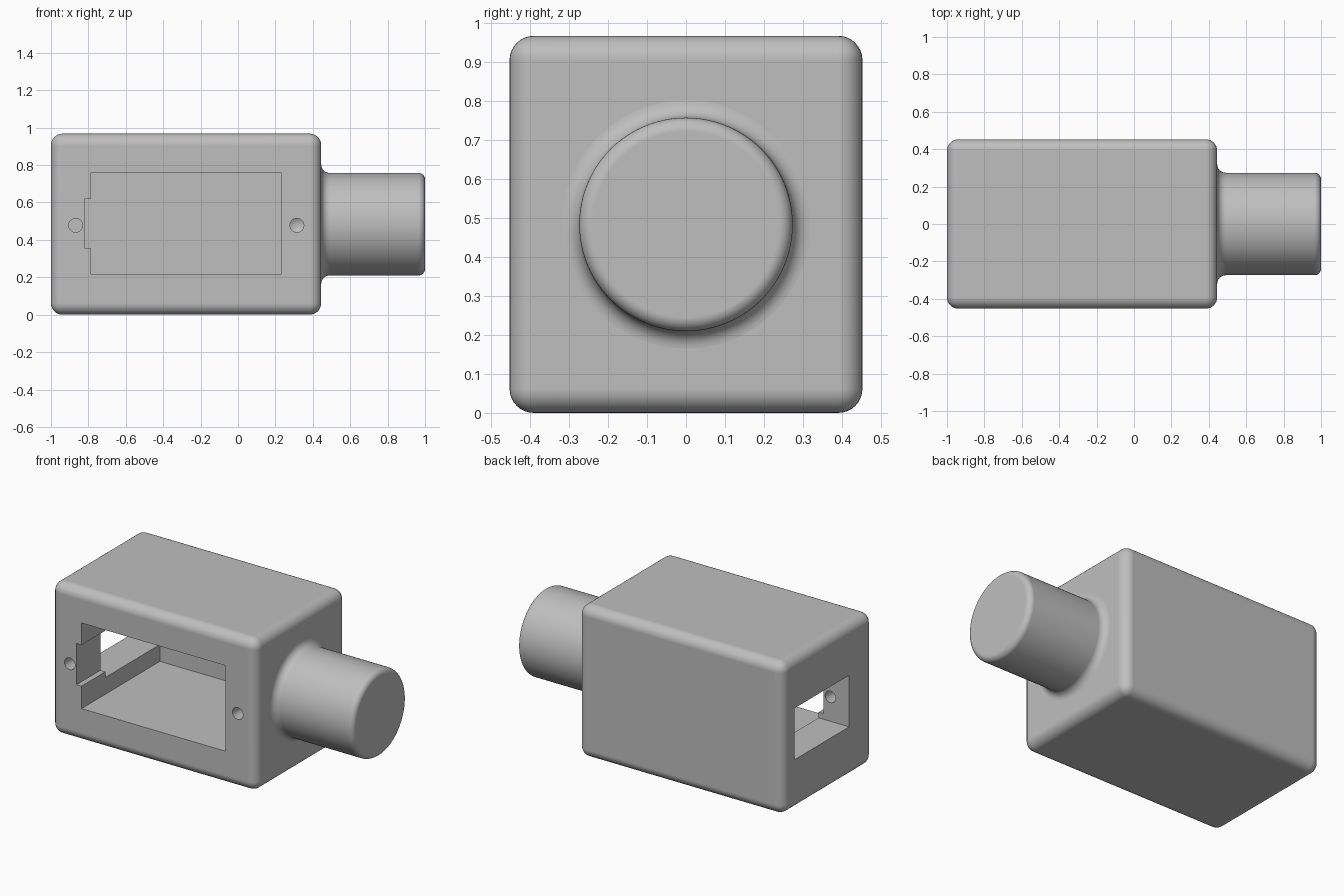
import bpy, bmesh, math
from mathutils import Matrix

if "Cube" in bpy.data.objects:
    bpy.data.objects.remove(bpy.data.objects["Cube"], do_unlink=True)

MID_Z = 0.484      # height of the centre line
FRONT, END = -0.453, 0.445
SCREW_R = 0.037

grey = bpy.data.materials.new("plain_grey")
grey.use_nodes = True
COLOUR = (0.52, 0.52, 0.52, 1)
grey.diffuse_color = COLOUR
for node in grey.node_tree.nodes:
    if node.type == 'BSDF_PRINCIPLED':
        node.inputs["Base Color"].default_value = COLOUR


def add_object(name, bm):
    bmesh.ops.recalc_face_normals(bm, faces=bm.faces)
    mesh = bpy.data.meshes.new(name)
    bm.to_mesh(mesh)
    bm.free()
    mesh.materials.append(grey)
    obj = bpy.data.objects.new(name, mesh)
    bpy.context.collection.objects.link(obj)
    return obj


def box(name, x, y, z, bevel=0):
    bm = bmesh.new()
    bmesh.ops.create_cube(bm, size=1)
    for v in bm.verts:
        v.co = [lo + (c + 0.5) * (hi - lo) for c, (lo, hi) in zip(v.co, (x, y, z))]
    if bevel:
        bmesh.ops.bevel(bm, geom=bm.edges[:], offset=bevel, segments=8,
                        profile=0.5, affect='EDGES')
    return add_object(name, bm)


def lathe(name, profile, matrix, steps):
    """Revolve (radius, height) points around z, then place with the matrix."""
    bm = bmesh.new()
    verts = [bm.verts.new((r, 0, h)) for r, h in profile]
    edges = [bm.edges.new(pair) for pair in zip(verts, verts[1:])]
    bmesh.ops.spin(bm, geom=verts + edges, cent=(0, 0, 0), axis=(0, 0, 1),
                   angle=2 * math.pi, steps=steps)
    bmesh.ops.remove_doubles(bm, verts=bm.verts[:], dist=1e-5)
    bm.transform(matrix)
    return add_object(name, bm)


def arc(r, h, radius, start, end, count=8):
    angles = [math.radians(start + (end - start) * i / count) for i in range(count + 1)]
    return [(r + radius * math.cos(a), h + radius * math.sin(a)) for a in angles]


def activate(obj):
    bpy.ops.object.select_all(action='DESELECT')
    obj.select_set(True)
    bpy.context.view_layer.objects.active = obj


def cut(obj, cutter):
    mod = obj.modifiers.new("cut", 'BOOLEAN')
    mod.operation, mod.solver, mod.object = 'DIFFERENCE', 'EXACT', cutter
    activate(obj)
    bpy.ops.object.modifier_apply(modifier=mod.name)
    bpy.data.objects.remove(cutter, do_unlink=True)


def smooth(obj):
    activate(obj)
    bpy.ops.object.shade_smooth_by_angle(angle=math.radians(30))
    mod = obj.modifiers.new("flat_face_normals", 'WEIGHTED_NORMAL')
    mod.keep_sharp = True


# Rounded housing
housing = box("housing", (-1, END), (FRONT, -FRONT), (0, 2 * MID_Z), bevel=0.062)

# Front cavity, end opening and the notch that joins them
BACK, INNER = 0.335, -0.213
cut(housing, box("cavity_cutter", (-0.785, 0.23), (-0.6, BACK), (0.215, 0.76)))
cut(housing, box("end_opening_cutter", (-1.2, -0.7), (INNER, BACK), (0.322, 0.65)))
cut(housing, box("notch_cutter", (-0.82, -0.7), (-0.6, -0.1), (0.358, 0.62)))

# Screw holes: the left one opens into the end opening, the right one is blind
drill = [(0, -0.2), (SCREW_R, -0.2), (SCREW_R, 0.24), (0, 0.262)]
for x in (-0.868, 0.315):
    place = Matrix.Translation((x, FRONT, MID_Z - 0.006)) @ Matrix.Rotation(-math.pi / 2, 4, 'X')
    cut(housing, lathe("screw_hole_cutter", drill, place, 32))
smooth(housing)

# Round neck with a flared base and a rounded rim
NECK_R, FLARE, RIM = 0.274, 0.045, 0.035
neck_profile = ([(0, END - 0.03), (NECK_R + FLARE, END - 0.03)]
                + arc(NECK_R + FLARE, END + FLARE, FLARE, 270, 180)
                + arc(NECK_R - RIM, 1 - RIM, RIM, 0, 90)
                + [(0, 1)])
along_x = Matrix.Translation((0, 0, MID_Z)) @ Matrix.Rotation(math.pi / 2, 4, 'Y')
smooth(lathe("neck", neck_profile, along_x, 96))
